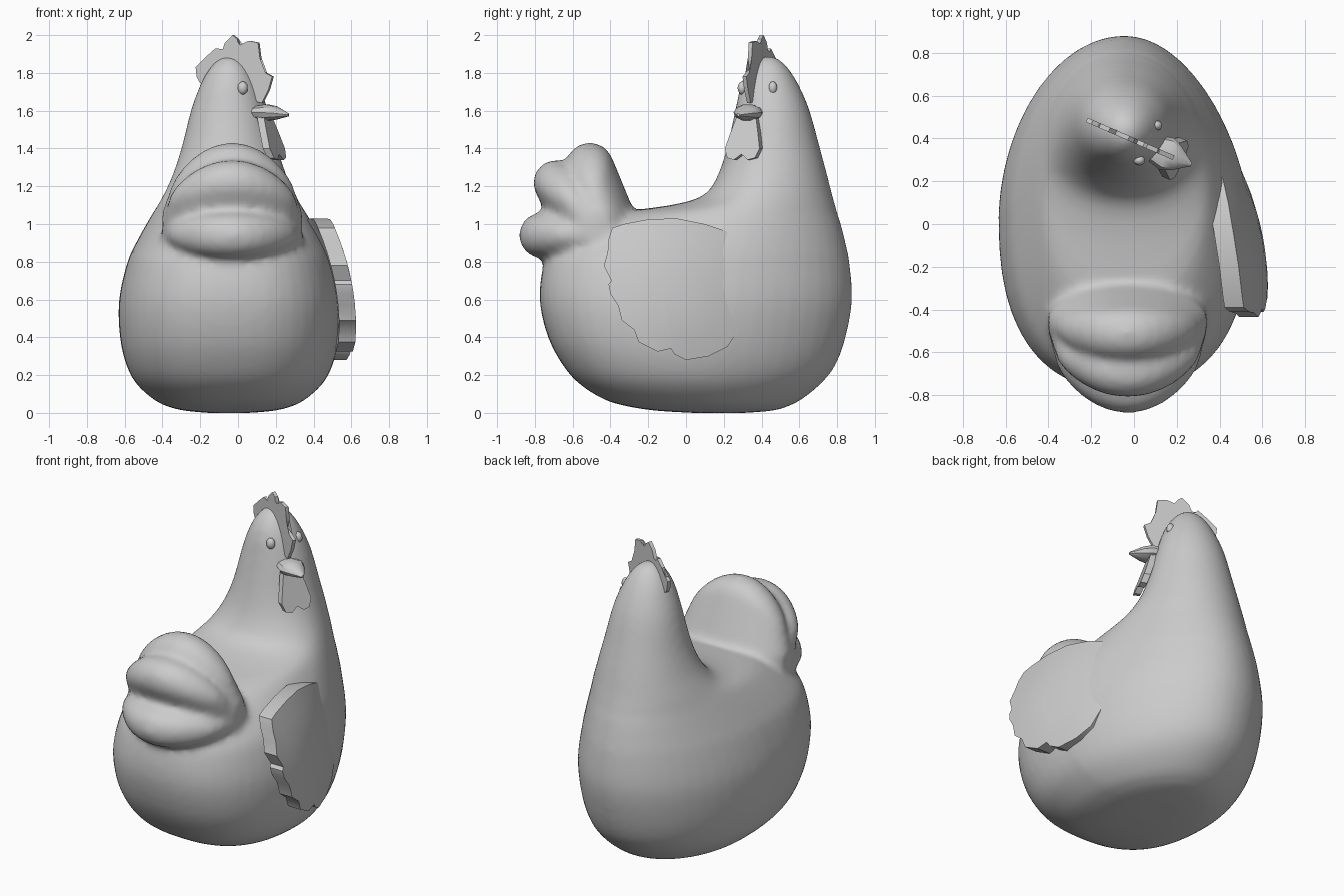
import bpy, bmesh
from math import sin, cos, pi, radians
from mathutils import Vector, Matrix

if "Cube" in bpy.data.objects:
    bpy.data.objects.remove(bpy.data.objects["Cube"])

FACE = Vector((0.917, -0.40, 0)).normalized()   # direction the head looks
SIDE = Vector((0.40, 0.917, 0)).normalized()    # across the face


def finish(name, bm, smooth=True):
    bmesh.ops.recalc_face_normals(bm, faces=bm.faces[:])
    me = bpy.data.meshes.new(name)
    bm.to_mesh(me)
    bm.free()
    ob = bpy.data.objects.new(name, me)
    bpy.context.collection.objects.link(ob)
    if smooth:
        bpy.ops.object.select_all(action='DESELECT')
        bpy.context.view_layer.objects.active = ob
        ob.select_set(True)
        bpy.ops.object.shade_smooth_by_angle(angle=radians(35))
    return ob


def bridge(bm, a, b):
    n = len(a)
    for i in range(n):
        bm.faces.new((a[i], a[(i + 1) % n], b[(i + 1) % n], b[i]))


def loft(bm, rings):
    for a, b in zip(rings, rings[1:]):
        bridge(bm, a, b)
    bm.faces.new(rings[0])
    bm.faces.new(rings[-1])


def plate(name, pts, outer, inner, levels=(1.0,)):
    """Closed slab: a 2D outline mapped to two surfaces, with optional inset rings."""
    bm = bmesh.new()
    n = len(pts)
    cu = sum(p[0] for p in pts) / n
    cv = sum(p[1] for p in pts) / n
    rims = []
    for f in (outer, inner):
        rings = [[bm.verts.new(f(cu + (u - cu) * k, cv + (v - cv) * k)) for u, v in pts]
                 for k in levels]
        for a, b in zip(rings, rings[1:]):
            bridge(bm, a, b)
        bmesh.ops.triangulate(bm, faces=[bm.faces.new(rings[-1])])
        rims.append(rings[0])
    bridge(bm, *rims)
    return finish(name, bm)


# Body and neck: stacked egg-shaped rings (z, back y, widest y, chest y, half width)
RINGS = [(0.0, 0.04, 0.17, 0.31, 0.11), (0.012, -0.16, 0.15, 0.46, 0.24),
         (0.035, -0.31, 0.13, 0.54, 0.33),
         (0.07, -0.43, 0.10, 0.61, 0.40), (0.15, -0.56, 0.07, 0.71, 0.49),
         (0.25, -0.65, 0.05, 0.79, 0.545), (0.40, -0.73, 0.04, 0.845, 0.58),
         (0.60, -0.775, 0.05, 0.88, 0.585), (0.80, -0.75, 0.08, 0.865, 0.54),
         (0.90, -0.68, 0.13, 0.845, 0.495), (1.0, -0.53, 0.21, 0.82, 0.44),
         (1.06, -0.36, 0.27, 0.80, 0.405), (1.10, -0.08, 0.32, 0.79, 0.38),
         (1.15, 0.09, 0.37, 0.775, 0.352), (1.25, 0.165, 0.42, 0.75, 0.305),
         (1.40, 0.215, 0.45, 0.71, 0.255), (1.60, 0.26, 0.455, 0.655, 0.205),
         (1.72, 0.285, 0.445, 0.605, 0.162), (1.80, 0.315, 0.44, 0.56, 0.122),
         (1.86, 0.36, 0.435, 0.51, 0.075), (1.89, 0.41, 0.435, 0.46, 0.025)]
bm = bmesh.new()
N = 48


def ring(z, yb, yc, yf, hx):
    out = []
    low = max(0.0, min(1.0, (1.3 - z) / 0.5))
    for i in range(N):
        c, s = cos(2 * pi * i / N), sin(2 * pi * i / N)
        if s > 0:       # breast, slightly flatter on the wing side
            w = hx * (1 - (0.15 if c > 0 else 0.05) * low * s) * c
            y = yc + s * (yf - yc)
        else:           # rump, fuller than an ellipse
            e = 1 - 0.2 * low
            w = hx * abs(c) ** e * (1 if c > 0 else -1)
            y = yc - abs(s) ** e * (yc - yb)
        out.append(bm.verts.new((-0.045 + w, y, max(0, z))))
    return out


def smooth_steps(rows, steps):
    """Catmull-Rom in-betweens of the ring table."""
    vs = [rows[0]] + rows + [rows[-1]]
    for a, b, c, d in zip(vs, vs[1:], vs[2:], vs[3:]):
        for k in range(steps):
            t = k / steps
            yield [q + 0.5 * t * (r - p + t * (2 * p - 5 * q + 4 * r - s + t * (3 * (q - r) + s - p)))
                   for p, q, r, s in zip(a, b, c, d)]
    yield rows[-1]


loft(bm, [ring(*r) for r in smooth_steps(RINGS, 3)])

# Tail lobes: hull of a bowed tip and a root ellipsoid (y, z, radius, half width)
ROOT = (-0.45, 0.95, 0.22, 0.38)
for tip, root in (((-0.51, 1.305, 0.128, 0.33), (-0.46, 1.02, 0.19, 0.38)),
                  ((-0.69, 1.22, 0.12, 0.34), ROOT),
                  ((-0.765, 0.94, 0.12, 0.34), ROOT)):
    back = Vector((root[0] - tip[0], root[1] - tip[1])).normalized()
    vs = []
    for (y, z, r, rx), bow in ((tip, 0.14), (root, 0.0)):
        for j in range(1, 14):
            t = pi * j / 14
            dy, dz = back * bow * cos(t) ** 2
            for i in range(20):
                p = 2 * pi * i / 20
                vs.append(bm.verts.new((-0.03 + rx * cos(t), y + dy + r * sin(t) * cos(p),
                                        z + dz + r * sin(t) * sin(p))))
    bmesh.ops.convex_hull(bm, input=vs)
    bmesh.ops.delete(bm, geom=[v for v in bm.verts if not v.link_faces], context='VERTS')
body = finish("body", bm, smooth=False)
rem = body.modifiers.new("Fuse", 'REMESH')
rem.mode = 'VOXEL'
rem.voxel_size = 0.022
rem.use_smooth_shade = True
sm = body.modifiers.new("Soften", 'SMOOTH')
sm.factor = 0.5
sm.iterations = 7

# Wing: scalloped feather outline (y, z) wrapped on the flank, flaring at the rear
WING = [(-0.41, 0.92), (-0.39, 0.98), (-0.33, 1.0), (-0.2, 1.025), (-0.05, 1.03), (0.1, 1.0),
        (0.22, 0.96), (0.30, 0.87), (0.37, 0.76), (0.365, 0.62), (0.3, 0.47), (0.22, 0.35),
        (0.12, 0.30), (0.0, 0.28), (-0.06, 0.31), (-0.08, 0.34), (-0.15, 0.325),
        (-0.25, 0.375), (-0.275, 0.44), (-0.34, 0.49), (-0.36, 0.57), (-0.40, 0.63),
        (-0.41, 0.68), (-0.395, 0.70), (-0.435, 0.78), (-0.415, 0.85)]


def wing_x(y, z):
    return (0.625 - 0.40 * max(0, y + 0.3) ** 2 - 0.40 * max(0, z - 0.45) ** 2
            - 0.5 * max(0, 0.45 - z) ** 2)


plate("wing", WING,
      lambda y, z: (wing_x(y, z), y, z),
      lambda y, z: (wing_x(y, z) - 0.09, y, z),
      levels=(1.0, 0.75, 0.5, 0.25))

# Comb: thin plate standing along the facing direction (x, z)
COMB = [(0.13, 1.64), (0.165, 1.71), (0.185, 1.78), (0.15, 1.80), (0.10, 1.82), (0.12, 1.88),
        (0.11, 1.96), (0.06, 1.97), (0.045, 1.91), (0.015, 1.90), (0.0, 1.98), (-0.025, 2.0),
        (-0.065, 1.96), (-0.085, 1.90), (-0.115, 1.93), (-0.16, 1.89), (-0.165, 1.835),
        (-0.195, 1.845), (-0.22, 1.83), (-0.215, 1.78), (-0.2, 1.75), (-0.1, 1.70)]


def comb_point(sign):
    return lambda x, z: Vector((x, 0.39 - 0.436 * x, z)) + SIDE * sign * 0.011


plate("comb", COMB, comb_point(1), comb_point(-1))

# Wattle: two-lobed flap hanging under the beak (across, z)
half = [(0.055, 1.57), (0.08, 1.48), (0.10, 1.40), (0.08, 1.35), (0.04, 1.34)]
WATTLE = half + [(0.0, 1.37)] + [(-u, z) for u, z in reversed(half)]


def wattle_point(off):
    return lambda u, z: (Vector((0.145, 0.325, z)) + SIDE * u
                         + FACE * ((1.57 - z) * 0.32 + off))


plate("wattle", WATTLE, wattle_point(0.015), wattle_point(-0.025))

# Beak: flattened cone along the facing direction
bm = bmesh.new()
sections = [(-0.06, 0.06, 0.035, 1.59), (0.02, 0.082, 0.045, 1.59),
            (0.07, 0.06, 0.037, 1.588), (0.145, 0.008, 0.008, 1.578)]
loft(bm, [[bm.verts.new(Vector((0.135, 0.335, z)) + FACE * d + SIDE * w * cos(pi * i / 5)
                        + Vector((0, 0, h * sin(pi * i / 5)))) for i in range(10)]
          for d, w, h, z in sections])
finish("beak", bm)

# Eyes: small beads on both sides of the head
for name, pos in (("eye_front", (0.025, 0.297, 1.72)), ("eye_back", (0.105, 0.46, 1.72))):
    bm = bmesh.new()
    bmesh.ops.create_icosphere(bm, subdivisions=2, radius=1,
                               matrix=Matrix.Translation(pos) @ Matrix.Diagonal((0.028, 0.024, 0.036, 1)))
    finish(name, bm)
